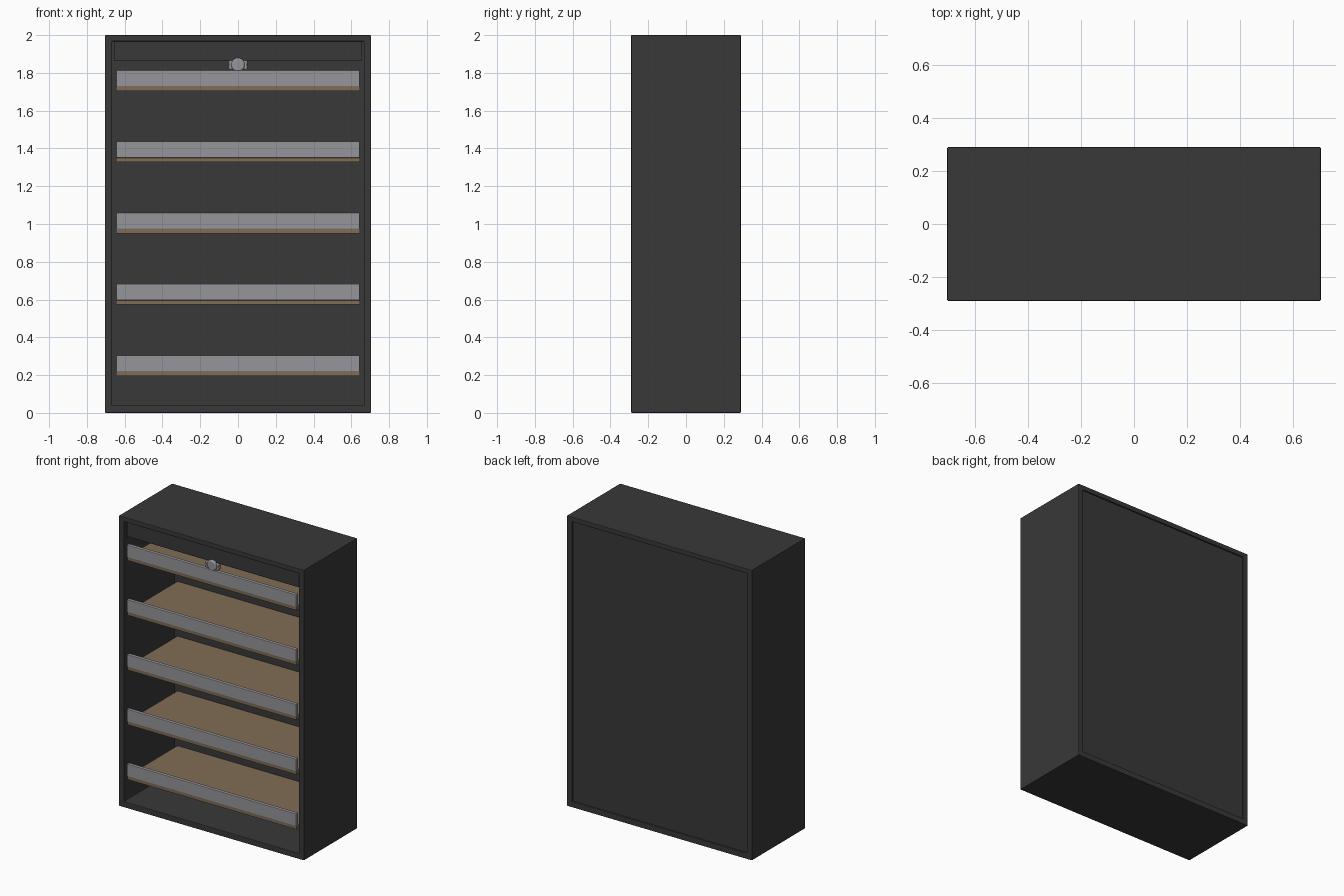
import bpy, bmesh, math

if "Cube" in bpy.data.objects:
    bpy.data.objects.remove(bpy.data.objects["Cube"])


def material(name, rgb):
    m = bpy.data.materials.new(name)
    m.diffuse_color = (*rgb, 1.0)
    m.use_nodes = True
    m.node_tree.nodes["Principled BSDF"].inputs["Base Color"].default_value = m.diffuse_color
    return m


BLACK = material("charcoal cabinet", (0.04, 0.04, 0.04))
WOOD = material("shelf wood", (0.22, 0.15, 0.09))
METAL = material("grey metal", (0.30, 0.30, 0.325))


def finish(name, bm, mat, bevel=0.0, smooth=False):
    bmesh.ops.recalc_face_normals(bm, faces=bm.faces)
    me = bpy.data.meshes.new(name)
    bm.to_mesh(me)
    bm.free()
    me.materials.append(mat)
    ob = bpy.data.objects.new(name, me)
    bpy.context.collection.objects.link(ob)
    if bevel:
        mod = ob.modifiers.new("edge bevel", 'BEVEL')
        mod.width = bevel
        mod.segments = 2
    if smooth:
        bpy.ops.object.select_all(action='DESELECT')
        ob.select_set(True)
        bpy.context.view_layer.objects.active = ob
        bpy.ops.object.shade_smooth_by_angle(angle=math.radians(40))
    return ob


def box(name, lo, hi, mat, bevel=0.0):
    bm = bmesh.new()
    bmesh.ops.create_cube(bm, size=1)
    for v in bm.verts:
        v.co = [lo[i] if v.co[i] < 0 else hi[i] for i in range(3)]
    return finish(name, bm, mat, bevel)


def disc(name, x, z, radius, y0, y1, mat, bevel):
    # cylinder whose axis runs front to back
    bm = bmesh.new()
    bmesh.ops.create_cone(bm, cap_ends=True, segments=32, radius1=radius,
                          radius2=radius, depth=1)
    for v in bm.verts:
        a, b, c = v.co
        v.co = (x + a, y0 if c < 0 else y1, z + b)
    return finish(name, bm, mat, bevel, smooth=True)


# Carcass: rectangular frame, open front and back
def ring(x, z0, z1):
    return [(-x, z0), (x, z0), (x, z1), (-x, z1)]


bm = bmesh.new()
outer = [bm.verts.new((x, -0.29, z)) for x, z in ring(0.705, 0.0, 2.0)]
inner = [bm.verts.new((x, -0.29, z)) for x, z in ring(0.667, 0.04, 1.967)]
faces = [bm.faces.new((outer[i], outer[(i + 1) % 4], inner[(i + 1) % 4], inner[i]))
         for i in range(4)]
ext = bmesh.ops.extrude_face_region(bm, geom=faces, use_keep_orig=True)["geom"]
for v in ext:
    if isinstance(v, bmesh.types.BMVert):
        v.co.y = 0.29
finish("cabinet_frame", bm, BLACK, 0.004)

# Recessed back panel
box("back_panel", (-0.668, 0.262, 0.038), (0.668, 0.28, 1.969), BLACK)

# Header box under the top
box("header_box", (-0.657, -0.275, 1.862), (0.657, -0.15, 1.968), BLACK, 0.004)

# Shelves with raised metal front lips
for i in range(5):
    z = 0.196 + i * 0.3773
    box(f"shelf_board_{i + 1}", (-0.645, -0.284, z), (0.645, 0.263, z + 0.024), WOOD)
    box(f"shelf_lip_{i + 1}", (-0.645, -0.29, z + 0.022), (0.645, -0.264, z + 0.109),
        METAL, 0.004)

# Lobed knob below the header
disc("knob_centre", 0, 1.842, 0.037, -0.29, -0.252, METAL, 0.009)
for side, name in ((-1, "left"), (1, "right")):
    for dz in (-0.01, 0.01):
        part = "lower" if dz < 0 else "upper"
        disc(f"knob_lobe_{name}_{part}", side * 0.037, 1.841 + dz, 0.015,
             -0.284, -0.256, METAL, 0.005)
